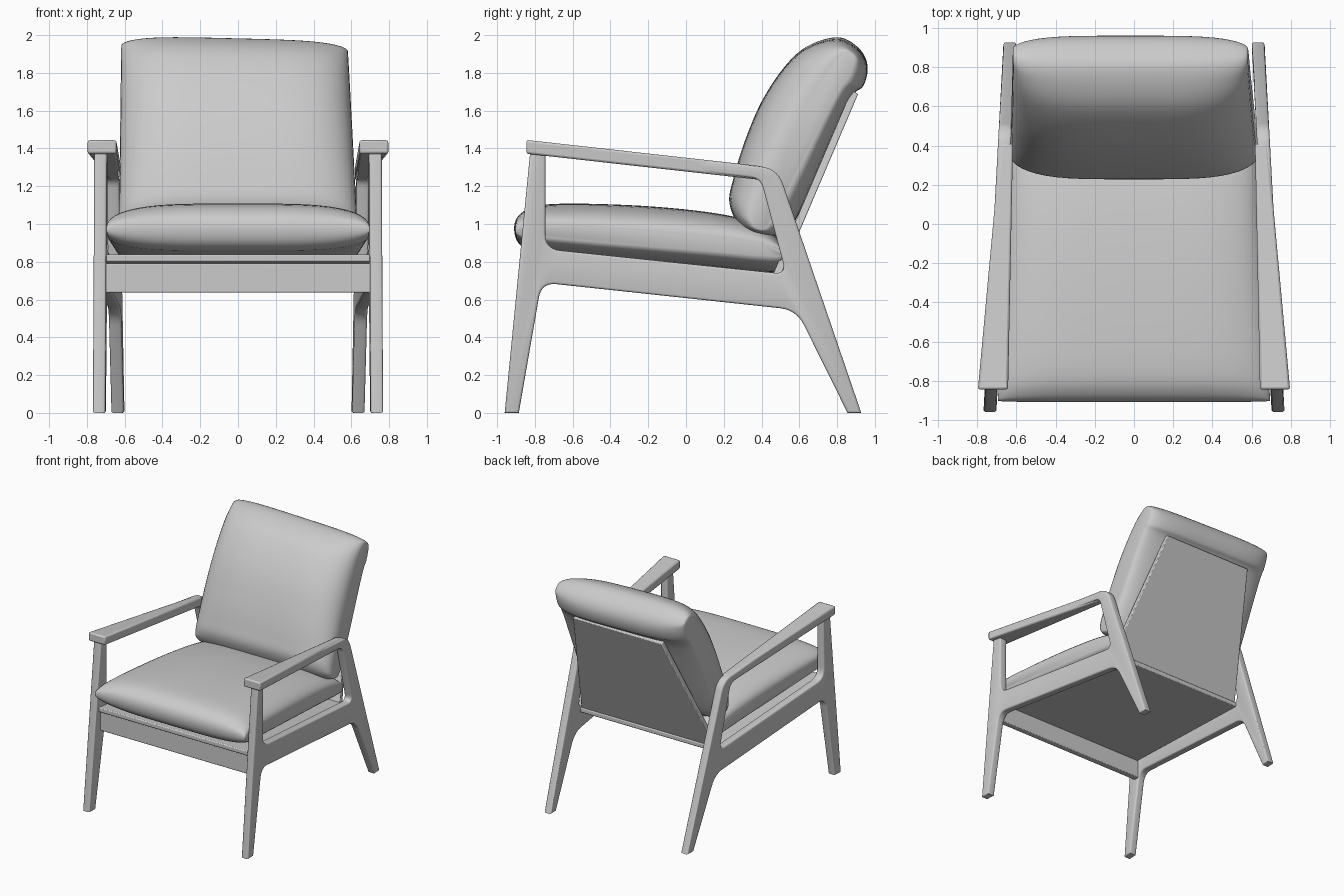
import bpy, bmesh, math
from mathutils import Vector

if "Cube" in bpy.data.objects:
    bpy.data.objects.remove(bpy.data.objects["Cube"])


def finish(name, bm, angle=40, bevel=0.0, mirror=False):
    bmesh.ops.recalc_face_normals(bm, faces=bm.faces)
    me = bpy.data.meshes.new(name)
    bm.to_mesh(me)
    bm.free()
    ob = bpy.data.objects.new(name, me)
    bpy.context.collection.objects.link(ob)
    if bevel:
        m = ob.modifiers.new("bevel", 'BEVEL')
        m.width, m.segments, m.limit_method = bevel, 2, 'ANGLE'
    if mirror:
        ob.modifiers.new("mirror", 'MIRROR').use_mirror_merge = False
    bpy.ops.object.select_all(action='DESELECT')
    bpy.context.view_layer.objects.active = ob
    ob.select_set(True)
    bpy.ops.object.shade_smooth_by_angle(angle=math.radians(angle))
    return ob


def rounded(corners):
    """Polygon of (y, z, radius) with each corner rounded."""
    out, n = [], len(corners)
    for i, (y, z, r) in enumerate(corners):
        p = Vector((y, z))
        if not r:
            out.append(p)
            continue
        a = p + (Vector(corners[i - 1][:2]) - p).normalized() * r
        b = p + (Vector(corners[(i + 1) % n][:2]) - p).normalized() * r
        for k in range(8):
            t = k / 7
            out.append(a * (1 - t) ** 2 + p * 2 * t * (1 - t) + b * t * t)
    return out


def frame_x(y):
    """The side frames converge towards the back."""
    return 0.7325 - (y + 0.9) * 0.0542


def smooth_loop(pts, steps=6):
    """Closed Catmull-Rom curve through the points."""
    P, n, out = [Vector(p) for p in pts], len(pts), []
    for i in range(n):
        a, b, c, d = P[i - 1], P[i], P[(i + 1) % n], P[(i + 2) % n]
        for k in range(steps):
            t = k / steps
            out.append(0.5 * (2 * b + (c - a) * t + (2 * a - 5 * b + 4 * c - d) * t * t
                              + (3 * b - a - 3 * c + d) * t ** 3))
    return out


def cushion(name, profile, s0, s1, w0, w1, edge, sag=0.0):
    """Sweep a side profile across x, pinching it to the seam line s0-s1 at both ends."""
    a, b = Vector(s0), Vector(s1)
    axis = b - a
    loop, n, bm, rings = smooth_loop(profile), 14, bmesh.new(), []
    for k in range(-n, n + 1):
        u = math.sin(math.pi / 2 * k / n)
        t = edge + (1 - edge) * math.sqrt(max(0, 1 - abs(u) ** 4))
        ring = []
        for p in loop:
            s = min(1, max(0, (p - a).dot(axis) / axis.length_squared))
            q = a + axis * s
            q = q + (p - q) * t
            ring.append(bm.verts.new((u * (w0 + (w1 - w0) * s) - sag * s * 0.6, q.x,
                                      q.y - sag * s * (u + 1) / 2)))
        rings.append(ring)
    for r0, r1 in zip(rings, rings[1:]):
        for i in range(len(loop)):
            bm.faces.new((r0[i - 1], r0[i], r1[i], r1[i - 1]))
    bm.faces.new(rings[0])
    bm.faces.new(rings[-1])
    return finish(name, bm, 60)


def board(name, ends, bevel=0.008, mirror=False):
    """Six-sided board between two ends, each (x0, x1, (y, z), (y, z))."""
    bm, q = bmesh.new(), []
    for x0, x1, lo, hi in ends:
        q.append([bm.verts.new((x, *p)) for x, p in ((x0, lo), (x1, lo), (x1, hi), (x0, hi))])
    bm.faces.new(q[0])
    bm.faces.new(q[1])
    for i in range(4):
        bm.faces.new((q[0][i - 1], q[0][i], q[1][i], q[1][i - 1]))
    return finish(name, bm, 40, bevel, mirror)


# Side frames: legs, rail and arm support as one outline with an opening
outer = [(-0.96, 0, 0), (-0.885, 0, 0), (-0.765, 0.69, 0.08), (0.585, 0.545, 0.09),
         (0.855, 0, 0), (0.928, 0, 0), (0.485, 1.295, 0.09), (-0.82, 1.432, 0)]
inner = [(-0.745, 1.372, 0), (0.395, 1.24, 0.05), (0.53, 0.735, 0.06), (-0.745, 0.868, 0.08)]
cu = bpy.data.curves.new("frame_outline", 'CURVE')
cu.dimensions, cu.fill_mode = '2D', 'BOTH'
cu.extrude, cu.bevel_depth, cu.bevel_resolution, cu.offset = 0.021, 0.012, 2, -0.012
for corners in (outer, inner):
    pts = rounded(corners)
    sp = cu.splines.new('POLY')
    sp.points.add(len(pts) - 1)
    for cp, p in zip(sp.points, pts):
        cp.co = (p.x, p.y, 0, 1)
    sp.use_cyclic_u = True
tmp = bpy.data.objects.new("frame_outline", cu)
bpy.context.collection.objects.link(tmp)
bpy.context.view_layer.update()
mesh = bpy.data.meshes.new_from_object(tmp.evaluated_get(bpy.context.evaluated_depsgraph_get()))
bpy.data.objects.remove(tmp)
bm = bmesh.new()
bm.from_mesh(mesh)
bmesh.ops.remove_doubles(bm, verts=bm.verts, dist=0.0001)
for v in bm.verts:
    y, z, d = v.co
    v.co = (frame_x(y) + d, y, min(max(z, 0), 2))
finish("side_frame", bm, 40, 0, True)

# Armrests: wide at the front, tapering into the back legs
board("armrest", [(0.643, 0.797, (-0.845, 1.372), (-0.845, 1.445)),
                  (0.618, 0.682, (0.41, 1.232), (0.41, 1.305))], 0.012, True)

# Front rail, seat board and back board
board("front_rail", [(-0.71, 0.71, (-0.825, 0.637), (-0.825, 0.792)),
                     (-0.71, 0.71, (-0.775, 0.637), (-0.775, 0.792))], 0.006)
board("seat_board", [(-0.705, 0.705, (-0.845, 0.80), (-0.845, 0.84)),
                     (-0.635, 0.635, (0.51, 0.69), (0.51, 0.73))])
board("back_board", [(-0.625, 0.625, (0.455, 0.72), (0.492, 0.705)),
                     (-0.41, 0.41, (0.876, 1.705), (0.912, 1.69))], 0.006)

# Cushions
cushion("seat_cushion",
        [(-0.91, 0.97), (-0.87, 1.06), (-0.72, 1.105), (-0.3, 1.10), (0.1, 1.065), (0.36, 1.01),
         (0.48, 0.93), (0.51, 0.84), (0.48, 0.745), (0.1, 0.775), (-0.68, 0.845), (-0.86, 0.875)],
        (-0.90, 0.97), (0.50, 0.86), 0.695, 0.62, 0.28)
cushion("back_cushion",
        [(0.40, 0.93), (0.29, 0.98), (0.23, 1.11), (0.25, 1.24), (0.31, 1.44), (0.40, 1.655),
         (0.52, 1.84), (0.64, 1.95), (0.80, 1.998), (0.91, 1.945), (0.96, 1.857), (0.94, 1.75),
         (0.85, 1.64), (0.60, 1.06), (0.51, 0.95)],
        (0.39, 0.99), (0.87, 1.92), 0.63, 0.60, 0.3, 0.03)
